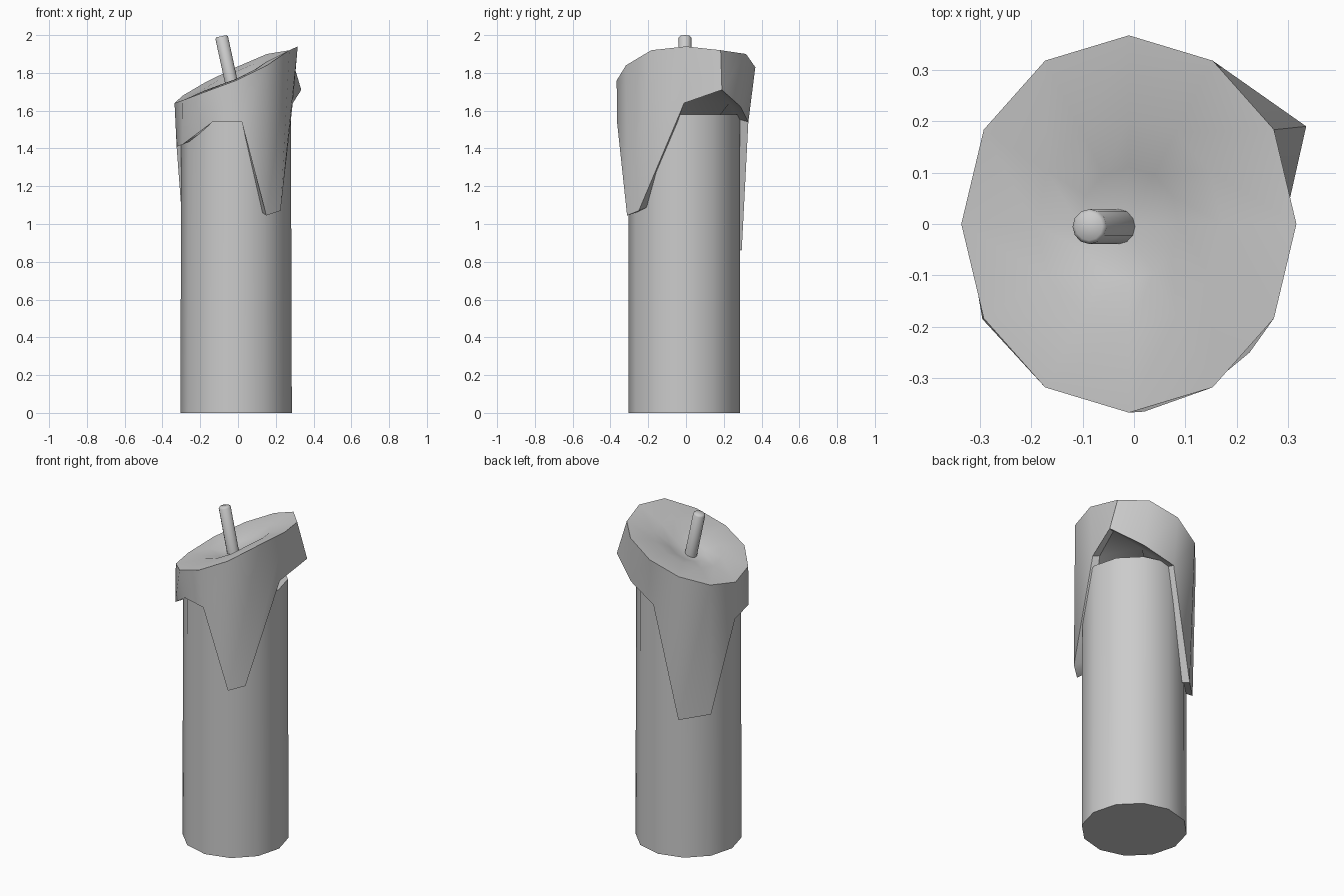
import bpy, bmesh, math
from mathutils import Vector

if "Cube" in bpy.data.objects:
    bpy.data.objects.remove(bpy.data.objects["Cube"])

N = 12

def make_object(name, rings, angle, bottom=True, tip=None):
    """Bridge rings of points into a surface; close with n-gons or a tip."""
    bm = bmesh.new()
    loops = [[bm.verts.new(p) for p in ring] for ring in rings]
    for a, b in zip(loops, loops[1:]):
        n = len(a)
        for i in range(n):
            j = (i + 1) % n
            bm.faces.new((a[i], a[j], b[j], b[i]))
    if bottom:
        bm.faces.new(loops[0][::-1])
    if tip is None:
        bm.faces.new(loops[-1])
    else:
        t = bm.verts.new(tip)
        top = loops[-1]
        for i in range(len(top)):
            bm.faces.new((top[i], top[(i + 1) % len(top)], t))
    bmesh.ops.recalc_face_normals(bm, faces=bm.faces)
    mesh = bpy.data.meshes.new(name)
    bm.to_mesh(mesh)
    bm.free()
    obj = bpy.data.objects.new(name, mesh)
    bpy.context.collection.objects.link(obj)
    bpy.ops.object.select_all(action='DESELECT')
    obj.select_set(True)
    bpy.context.view_layer.objects.active = obj
    bpy.ops.object.shade_smooth_by_angle(angle=math.radians(angle))
    return obj

def ellipse(cx, cy, rx, ry, z):
    """z is a number or one height per 30 degree step."""
    zs = z if isinstance(z, list) else [z] * N
    return [(cx + rx * math.cos(math.tau * i / N),
             cy + ry * math.sin(math.tau * i / N), zs[i]) for i in range(N)]

# Candle body, running up inside the wax cap
make_object("candle_body", [ellipse(-0.01, -0.01, 0.295, 0.295, 0),
                            ellipse(-0.01, -0.01, 0.29, 0.295, 1.58)], 40)

# Melted wax cap: uneven hem with two long drips, slanted rim, sunken pool
hem = [(0.29, -0.01, 1.64), (0.335, 0.19, 1.71), (0.17, 0.29, 1.62),
       (-0.01, 0.33, 1.54), (-0.155, 0.295, 0.86), (-0.285, 0.165, 0.88),
       (-0.325, -0.01, 1.41), (-0.295, -0.185, 1.42), (-0.135, -0.32, 1.54),
       (0.02, -0.365, 1.54), (0.15, -0.312, 1.045), (0.225, -0.25, 1.07)]
inner = [(-0.01 + (x + 0.01) * 0.83, -0.01 + (y + 0.01) * 0.8, z + 0.02)
         for x, y, z in hem]
rim_z = [1.94, 1.92, 1.90, 1.83, 1.75, 1.68, 1.64, 1.655, 1.70, 1.76, 1.84, 1.92]
rim = ellipse(-0.01, 0, 0.326, 0.367, rim_z)
def pool(scale, drop):
    return [(-0.01 + (x + 0.01) * scale, y * scale, 1.79 + (z - 1.79) * scale - drop)
            for x, y, z in rim]
make_object("wax_cap", [inner, hem, rim, pool(0.56, 0.005), pool(0.3, 0.035)],
            50, tip=(-0.02, 0, 1.725))

# Leaning wick with a softly rounded end
base, end = Vector((-0.022, -0.005, 1.69)), Vector((-0.088, -0.005, 1.994))
axis = (end - base).normalized()
side = axis.cross(Vector((0, 1, 0))).normalized()
def wick_ring(c, r):
    return [c + r * (math.cos(math.tau * i / N) * side
                     + math.sin(math.tau * i / N) * Vector((0, 1, 0))) for i in range(N)]
make_object("wick", [wick_ring(base, 0.034), wick_ring(end - axis * 0.008, 0.034),
                     wick_ring(end, 0.027)], 60)
